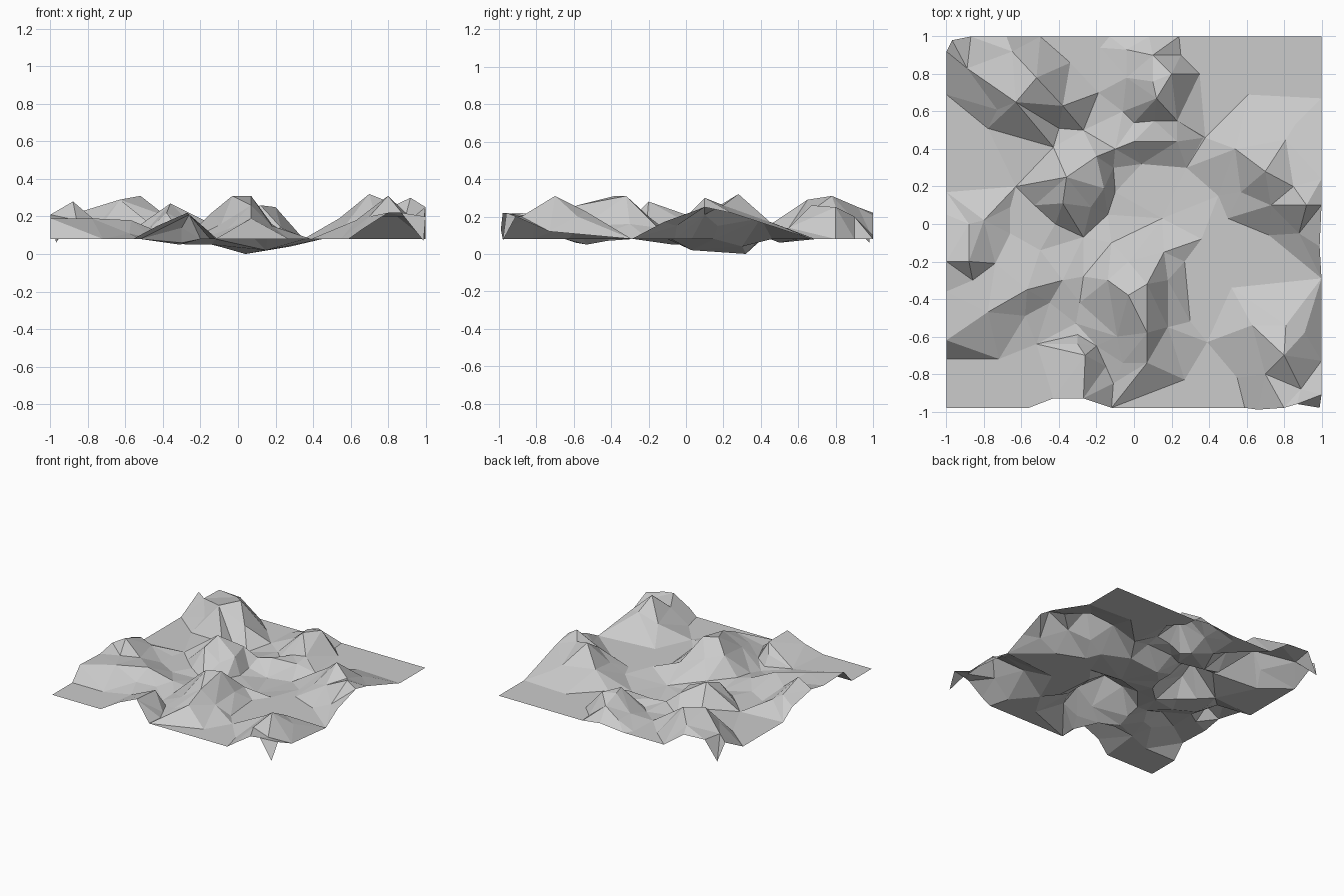
import bpy
from mathutils import Vector
from mathutils.geometry import delaunay_2d_cdt

if "Cube" in bpy.data.objects:
    bpy.data.objects.remove(bpy.data.objects["Cube"], do_unlink=True)

GROUND = 8                      # plain level; all lengths are in hundredths
points = []                     # survey points of the whole terrain
ridge_edges = []                # edges the triangulation must keep


def add_points(path, closed=False, keep_edges=True):
    """Append a path of points, optionally keeping its segments as edges."""
    first = len(points)
    for x, y, *height in path:
        points.append((x / 100, y / 100, (height[0] if height else GROUND) / 100))
    if keep_edges:
        ridge_edges.extend((i, i + 1) for i in range(first, len(points) - 1))
    if closed:
        ridge_edges.append((len(points) - 1, first))
    return list(range(first, len(points)))


def landform(crest, foot=(), spurs=()):
    """A hill or hollow: a connected crest, loose spurs and a foot on the plain."""
    add_points(crest)
    add_points(spurs, keep_edges=False)
    add_points(foot, keep_edges=False)


# Outer border, counter-clockwise, rising where hills run off the edge
front_side = [(-100, -98), (-56, -98), (-43, -93, 15), (-27, -93, 22), (-12, -98),
              (59, -98), (66, -99, 13), (80, -98, 22), (87, -96, 22), (99, -98, 7)]
right_side = [(100, -91, 20), (100, -73, 12), (100, -29), (99, -12, 17),
              (100, 10, 25), (100, 24, 22), (100, 67)]
back_side = [(100, 100), (24, 100), (8, 100, 10), (-13, 100), (-50, 100),
             (-68, 100, 21), (-87, 100, 22), (-97, 98, 6)]
left_side = [(-100, 92, 20), (-100, 69), (-100, 17), (-100, 5, 16),
             (-100, -20, 21), (-100, -36, 18), (-100, -62, 19), (-100, -72)]
border = add_points(front_side + right_side + back_side + left_side, closed=True)

# Back left hill with its corner knoll
landform(crest=[(-89, 83, 21), (-73, 61, 18), (-63, 65, 29), (-38, 63, 20)],
         spurs=[(-52, 78, 31), (-65, 92, 25)],
         foot=[(-78, 51), (-40, 51), (-19, 70), (-34, 86)])

# Left edge hill
landform(crest=[(-88, 0, 21), (-88, -20, 28)],
         spurs=[(-80, 2, 16), (-74, -21, 16), (-86, -30, 18)],
         foot=[(-66, 9), (-66, -5)])

# Plateau in front of it, ending in a long diagonal slope
landform(crest=[(-78, -47, 19), (-57, -35, 18), (-38, -30, 10)],
         spurs=[(-58, -49, 11)],
         foot=[(-72, -72), (-45, -42), (-50, -14)])

# Front edge hill
landform(crest=[(-30, -64, 14), (-26, -70, 21)],
         foot=[(-52, -64), (-20, -65), (-15, -76), (-11, -85)])

# Shallow hollow between the slope and the middle hill
landform(crest=[(-30, -59, 6), (-31, -53, 5), (-29, -42, 7)], foot=[(-27, -28)])

# Middle front hill, its crest looping round a gully on the left flank
landform(crest=[(-9, -60, 16), (-14, -30, 22), (-3, -20, 20), (-3, -38, 31),
                (7, -32, 31), (7, -58, 26), (7, -74, 19)],
         spurs=[(16, -15, 14), (18, -30, 16), (18, -55, 15), (-6, -74, 13)],
         foot=[(27, -83), (39, -63), (30, -52), (27, -20), (-12, -10)])

# Left middle hill
landform(crest=[(-43, 41, 13), (-36, 25, 27), (-38, 11, 22)],
         spurs=[(-20, 36, 18), (-16, 19, 17), (-23, 9, 14)],
         foot=[(-63, 20), (-53, 10), (-42, 0), (-27, -7, 5), (-27, 50, 6)])

# Wide central basin, deepest against its steep back wall
landform(crest=[(-10, 40, 10), (0, 44, 11), (23, 44, 12), (28, 30, 4)],
         spurs=[(4, 32, 0), (15, 3, 2), (-14, 5, 5), (-10, 17, 4), (-11, 30, 5)],
         foot=[(45, 15), (36, -8)])

# Back middle hill
landform(crest=[(10, 90, 20), (10, 76, 25), (12, 67, 26), (23, 55, 14)],
         spurs=[(20, 80, 25), (-4, 78, 13), (-4, 93, 13), (11, 55, 12)],
         foot=[(35, 80), (25, 90), (-18, 94), (-6, 60), (0, 54), (37, 46)])

# Right hill, running off the right edge
landform(crest=[(54, 40, 19), (70, 28, 32), (85, 20, 26), (92, 10, 30)],
         spurs=[(73, 10, 21), (81, 45, 17), (86, 53, 14), (57, 17, 15), (88, -5, 15)],
         foot=[(61, 69), (38, 46), (50, 3), (72, -6)])

# Front right hill
landform(crest=[(63, -54, 18), (80, -70, 31), (89, -88, 20)],
         spurs=[(81, -54, 23), (91, -58, 20), (70, -80, 20)],
         foot=[(52, -34), (55, -82)])

# Triangulate the survey points inside the border and lift them to height
flat = [Vector(p[:2]) for p in points]
verts, _, faces, sources, _, _ = delaunay_2d_cdt(flat, ridge_edges, [border], 1, 0.0001)
lifted = [(v.x, v.y, points[s[0]][2] if s else GROUND / 100)
          for v, s in zip(verts, sources)]
mesh = bpy.data.meshes.new("terrain")
mesh.from_pydata(lifted, [], faces)
mesh.update()

# Single stone grey for the whole sheet
stone = bpy.data.materials.new("stone grey")
stone.use_nodes = True
grey = (0.6, 0.6, 0.6, 1)
stone.diffuse_color = grey
stone.node_tree.nodes["Principled BSDF"].inputs["Base Color"].default_value = grey
mesh.materials.append(stone)

terrain = bpy.data.objects.new("terrain", mesh)
bpy.context.collection.objects.link(terrain)
